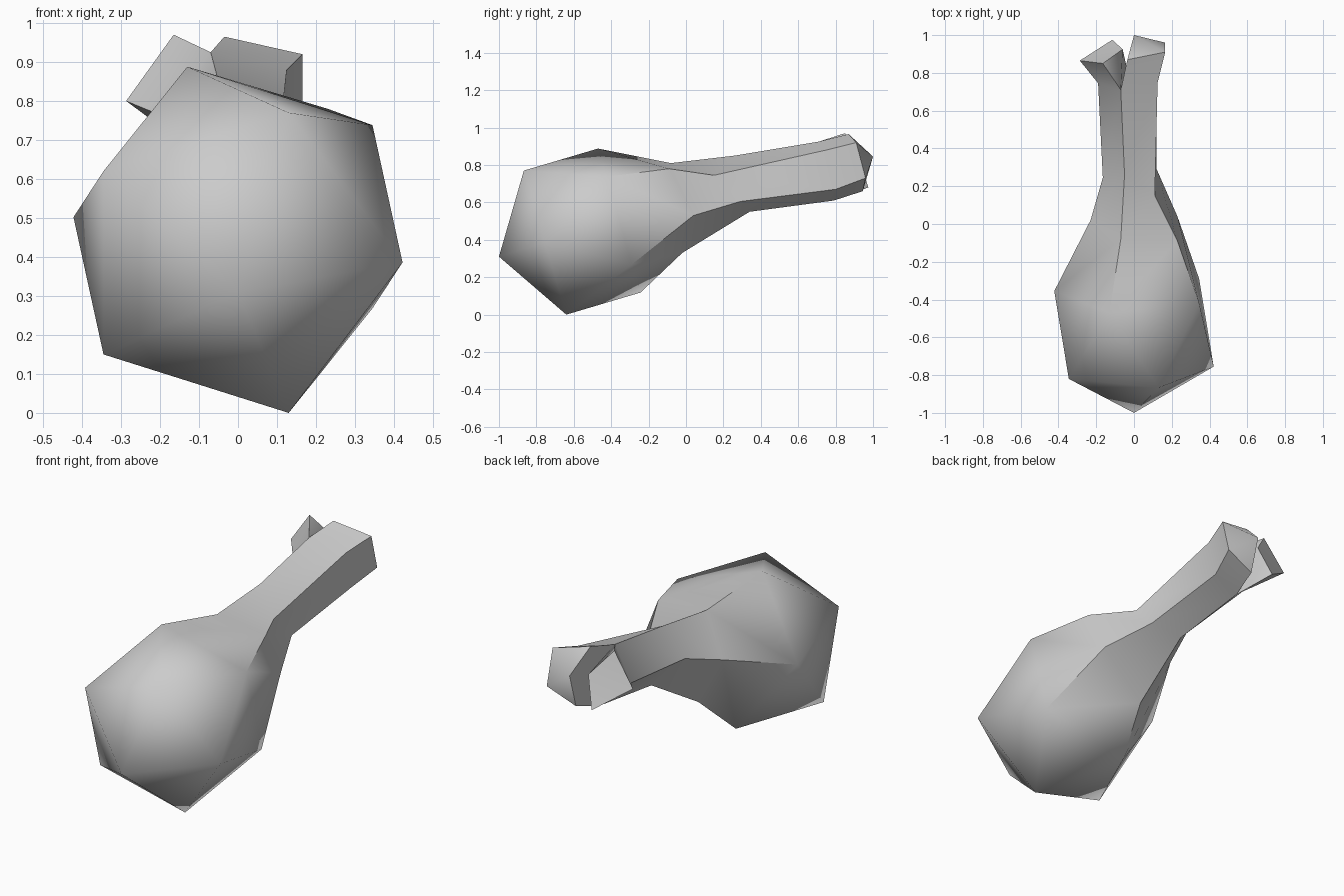
import bpy
import bmesh
import math
from mathutils import Vector

cube = bpy.data.objects.get("Cube")
if cube:
    bpy.data.objects.remove(cube, do_unlink=True)

# Single neutral colour
grey = bpy.data.materials.new("plain_grey")
grey.use_nodes = True
tone = (0.6, 0.6, 0.6, 1.0)
grey.diffuse_color = tone
grey.node_tree.nodes["Principled BSDF"].inputs["Base Color"].default_value = tone

bm = bmesh.new()


def add_verts(points):
    return [bm.verts.new(point) for point in points]


def fan(centre, rim, closed=True):
    """Triangles from one centre vertex to a row of rim vertices."""
    following = rim[1:] + rim[:1] if closed else rim[1:]
    for a, b in zip(rim, following):
        bm.faces.new((centre, a, b))


def loft(lower, upper):
    """Quads between two five-sided rings."""
    count = len(lower)
    for i in range(count):
        j = (i + 1) % count
        bm.faces.new((lower[i], lower[j], upper[j], upper[i]))


# Meat: tilted twenty-sided ball, each front corner has an opposite rear corner
centre = Vector((0, -0.555, 0.444))
nose = Vector((0, -1, 0.31))
front_ring = [Vector(p) for p in (
    (0.13, -0.64, 0), (-0.345, -0.69, 0.15), (-0.345, -0.82, 0.62),
    (0.13, -0.867, 0.77), (0.422, -0.755, 0.386))]
front = add_verts([nose] + front_ring)
rear = add_verts([2 * centre - p for p in front_ring])
rear_tip = bm.verts.new(2 * centre - nose)
bmesh.ops.convex_hull(bm, input=front + rear + [rear_tip])
bmesh.ops.delete(bm, geom=[rear_tip], context="VERTS")

# Neck and shaft: five-sided rings from the open rear of the meat
sections = [
    # shoulder
    [(-0.07, -0.08, 0.81), (0.23, -0.09, 0.78), (0.23, 0.04, 0.53),
     (-0.06, -0.02, 0.33), (-0.23, 0.02, 0.62)],
    # neck
    [(-0.05, 0.26, 0.85), (0.11, 0.15, 0.745), (0.12, 0.29, 0.605),
     (-0.03, 0.34, 0.55), (-0.165, 0.245, 0.695)],
    # end of shaft
    [(-0.07, 0.71, 0.925), (0.125, 0.75, 0.88), (0.12, 0.8, 0.67),
     (-0.03, 0.79, 0.61), (-0.19, 0.745, 0.76)],
]
ring = rear
for section in sections:
    following = add_verts(section)
    loft(ring, following)
    ring = following
top, left_upper, left_lower, bottom, right = ring


def knob(base, end_points, tip_point):
    """Flared end: outer walls, a pointed cap and a wall facing the notch."""
    end = add_verts(end_points)
    tip = bm.verts.new(tip_point)
    for i in range(len(base) - 1):
        bm.faces.new((base[i], base[i + 1], end[i + 1], end[i]))
    fan(tip, end, closed=False)
    fan(tip, [end[-1], base[-1], base[0], end[0]], closed=False)


# Two knobs split by a notch
knob([top, left_upper, left_lower, bottom],
     [(-0.035, 0.87, 0.965), (0.165, 0.91, 0.92),
      (0.165, 0.96, 0.73), (0, 0.945, 0.66)],
     (0, 1, 0.845))
knob([bottom, right, top],
     [(-0.115, 0.975, 0.68), (-0.287, 0.865, 0.8), (-0.165, 0.85, 0.97)],
     (-0.06, 0.925, 0.84))

bmesh.ops.recalc_face_normals(bm, faces=bm.faces[:])
mesh = bpy.data.meshes.new("meat_leg")
bm.to_mesh(mesh)
bm.free()
mesh.materials.append(grey)
leg = bpy.data.objects.new("meat_leg", mesh)
bpy.context.collection.objects.link(leg)

bpy.ops.object.select_all(action="DESELECT")
leg.select_set(True)
bpy.context.view_layer.objects.active = leg
bpy.ops.object.shade_smooth_by_angle(angle=math.radians(45))
